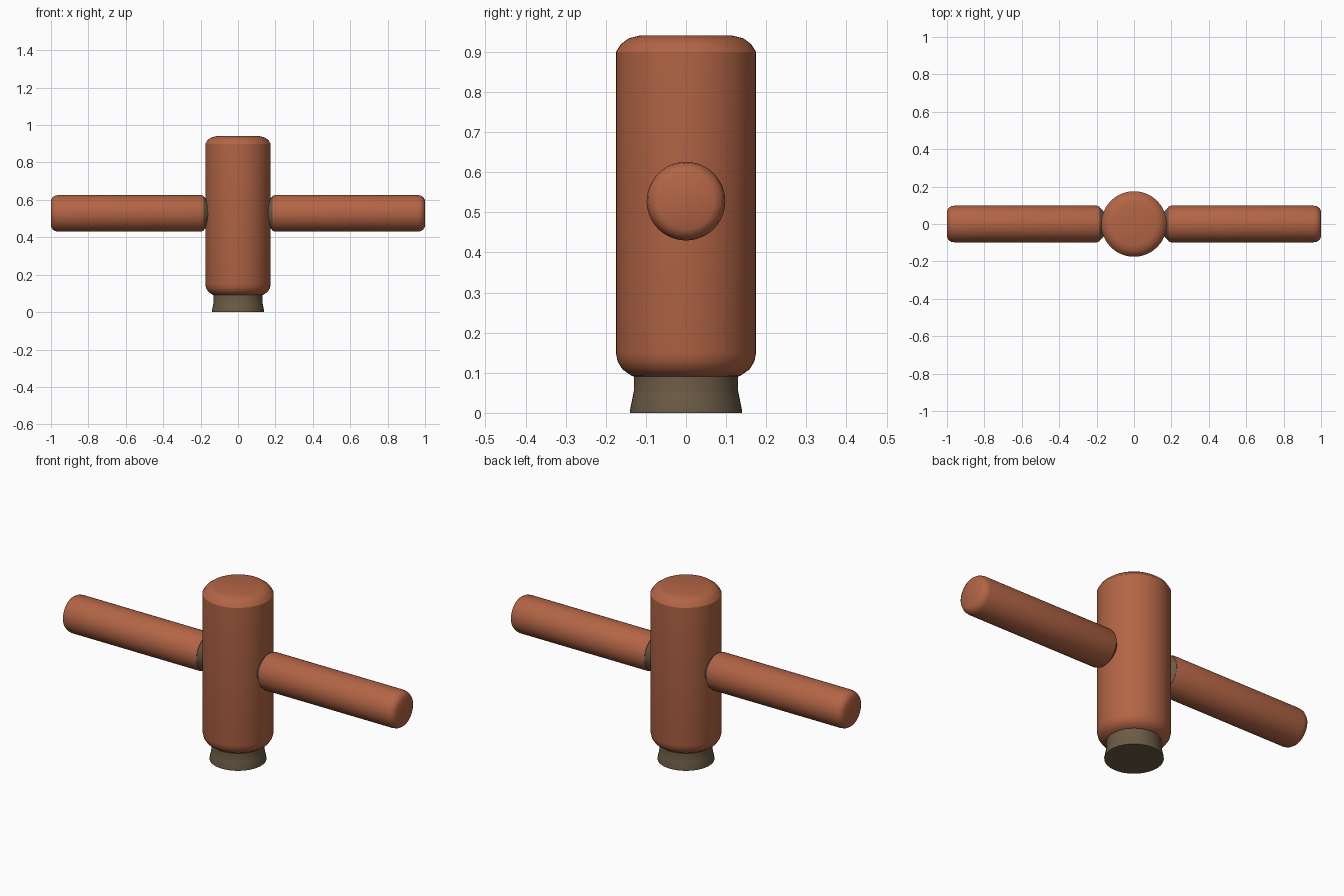
import bpy, bmesh, math
from mathutils import Matrix

if "Cube" in bpy.data.objects:
    bpy.data.objects.remove(bpy.data.objects["Cube"])


def material(name, color):
    m = bpy.data.materials.new(name)
    m.diffuse_color = color
    m.use_nodes = True
    m.node_tree.nodes["Principled BSDF"].inputs["Base Color"].default_value = m.diffuse_color
    return m


def lathe(name, profile, mat, matrix=Matrix(), sides=48):
    """Spin (radius, height) points about z, cap both ends, then place."""
    bm = bmesh.new()
    rings = []
    for r, z in profile:
        rings.append([bm.verts.new((r * math.cos(2 * math.pi * i / sides),
                                    r * math.sin(2 * math.pi * i / sides), z))
                      for i in range(sides)])
    for a, b in zip(rings, rings[1:]):
        for i in range(sides):
            j = (i + 1) % sides
            bm.faces.new((a[i], a[j], b[j], b[i]))
    bm.faces.new(rings[0][::-1])
    bm.faces.new(rings[-1])
    bm.transform(matrix)
    mesh = bpy.data.meshes.new(name)
    bm.to_mesh(mesh)
    bm.free()
    mesh.materials.append(mat)
    ob = bpy.data.objects.new(name, mesh)
    bpy.context.collection.objects.link(ob)
    bpy.ops.object.select_all(action='DESELECT')
    ob.select_set(True)
    bpy.context.view_layer.objects.active = ob
    bpy.ops.object.shade_smooth_by_angle(angle=math.radians(30))
    return ob


clay = material("clay", (0.45, 0.13, 0.06, 1))
brown = material("brown", (0.15, 0.105, 0.06, 1))

# Upright post with rounded rims
lathe("post", [(0.125, 0.09), (0.135, 0.092), (0.158, 0.108), (0.17, 0.127),
               (0.175, 0.15), (0.175, 0.90), (0.162, 0.92), (0.143, 0.934),
               (0.115, 0.941)], clay)

# Flared foot
lathe("foot", [(0.14, 0), (0.14, 0.005), (0.132, 0.045), (0.13, 0.055),
               (0.13, 0.10)], brown)

# Side arms with tapered collars
for side, angle in (("right", 90), ("left", -90)):
    place = (Matrix.Translation((0, 0, 0.528))
             @ Matrix.Rotation(math.radians(angle), 4, 'Y'))
    lathe(side + "_arm", [(0.093, 0.185), (0.098, 0.20), (0.098, 0.96),
                          (0.095, 0.977), (0.086, 0.991), (0.07, 1.0)],
          clay, place)
    lathe(side + "_collar", [(0.06, 0.15), (0.066, 0.16), (0.093, 0.187)],
          brown, place)
